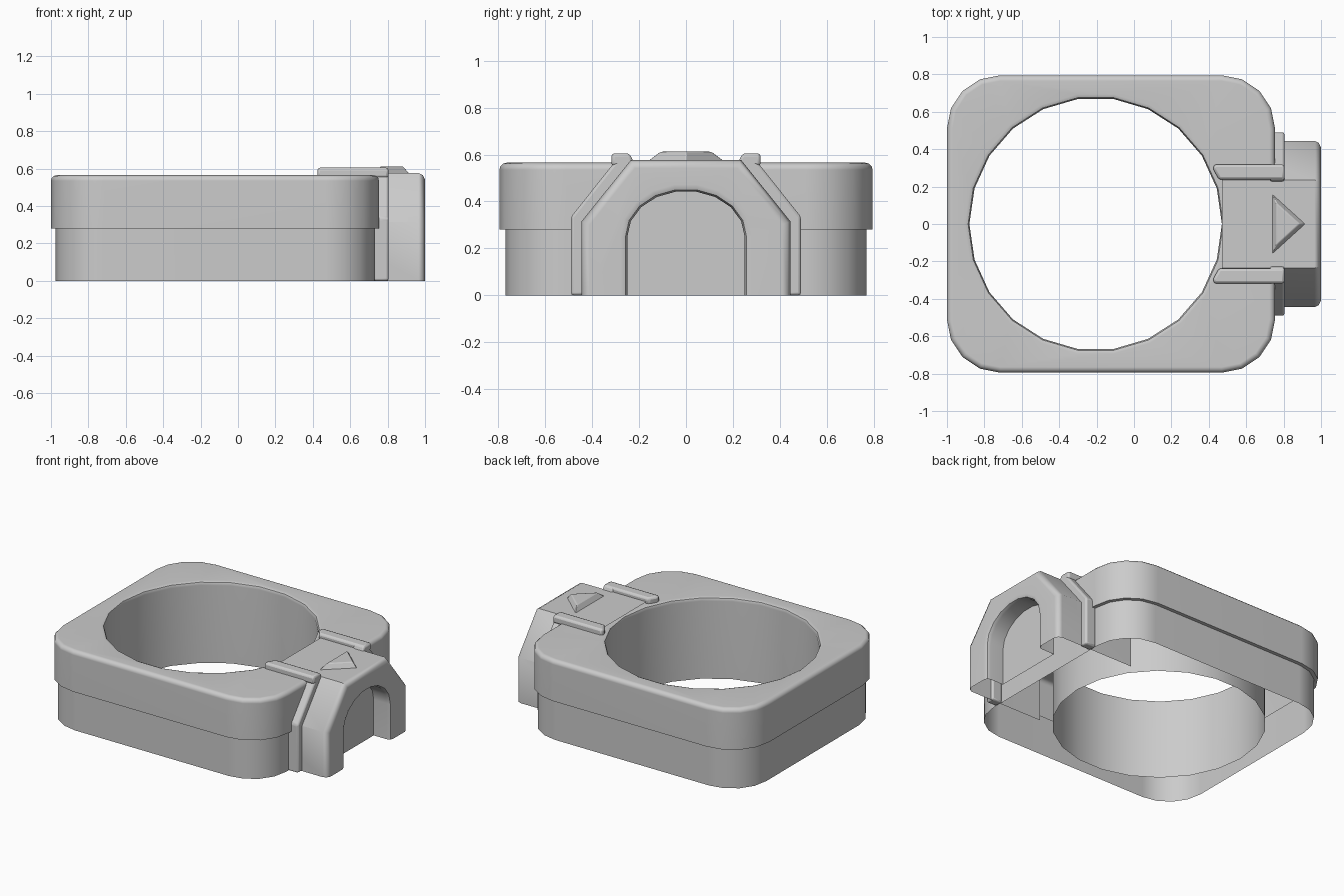
import bpy
import bmesh
from math import sin, cos, pi, radians

if "Cube" in bpy.data.objects:
    bpy.data.objects.remove(bpy.data.objects["Cube"], do_unlink=True)

grey = bpy.data.materials.new("light_grey")
grey.use_nodes = True
grey.diffuse_color = (0.6, 0.6, 0.6, 1)
grey.node_tree.nodes["Principled BSDF"].inputs["Base Color"].default_value = (0.6, 0.6, 0.6, 1)


def finish(name, bm, bevel=0, mirror=False):
    bmesh.ops.recalc_face_normals(bm, faces=bm.faces)
    mesh = bpy.data.meshes.new(name)
    bm.to_mesh(mesh)
    bm.free()
    mesh.materials.append(grey)
    ob = bpy.data.objects.new(name, mesh)
    bpy.context.collection.objects.link(ob)
    bpy.ops.object.select_all(action="DESELECT")
    ob.select_set(True)
    bpy.context.view_layer.objects.active = ob
    bpy.ops.object.shade_smooth_by_angle(angle=radians(35))
    if bevel:
        mod = ob.modifiers.new("Bevel", "BEVEL")
        mod.width, mod.segments, mod.limit_method = bevel, 2, "ANGLE"
    if mirror:
        mod = ob.modifiers.new("Mirror", "MIRROR")
        mod.use_axis = (False, True, False)
    ob.modifiers.new("Normals", "WEIGHTED_NORMAL").keep_sharp = True
    return ob


def loft(bm, rows, closed):
    """Skin consecutive rows of points and return the vertices of each row."""
    rings = [[bm.verts.new(p) for p in row] for row in rows]
    for a, b in zip(rings, rings[1:]):
        n = len(a)
        for i in range(n if closed else n - 1):
            j = (i + 1) % n
            bm.faces.new((a[i], a[j], b[j], b[i]))
    return rings


def prism(points, place, lo, hi, top_points=None):
    """Closed solid between two copies of a flat outline."""
    bm = bmesh.new()
    a, b = loft(bm, [[place(p, lo) for p in points],
                     [place(p, hi) for p in top_points or points]], True)
    bm.faces.new(a)
    bm.faces.new(b)
    return bm


def along_x(p, x):
    return (x, p[0], p[1])


def along_z(p, z):
    return (p[0], p[1], z)


# Body: stepped, open-bottomed shell with a round through hole
def outline(inset, z):
    hx, hy, r, cx = 0.877 - inset, 0.795 - inset, 0.285 - inset, -0.123
    pts = []
    for k, (sx, sy) in enumerate([(1, 1), (-1, 1), (-1, -1), (1, -1)]):
        for s in range(5):
            t = (k + s / 4) * pi / 2
            pts.append((cx + sx * (hx - r) + r * cos(t), sy * (hy - r) + r * sin(t), z))
    return pts


def circle(r, z, n=22):
    return [(-0.205 + r * cos(2 * pi * i / n), r * sin(2 * pi * i / n), z) for i in range(n)]


bm = bmesh.new()
round_over = [(0.03 * (1 - cos(t)), 0.535 + 0.03 * sin(t)) for t in (0, pi / 6, pi / 3, pi / 2)]
outer = loft(bm, [outline(0.025, 0), outline(0.025, 0.28), outline(0, 0.28)]
             + [outline(d, z) for d, z in round_over], True)
hole = loft(bm, [circle(0.675, 0), circle(0.675, 0.54), circle(0.682, 0.558),
                 circle(0.7, 0.565)], True)
rim = []
for ring in (outer[-1], hole[-1]):
    rim += [bm.edges.get((ring[i - 1], ring[i])) for i in range(len(ring))]
bmesh.ops.triangle_fill(bm, use_beauty=True, edges=rim)
finish("body", bm)


# Connector housing: chamfered hood with an arched recess in its end
def hood(inset, x):
    half = [(0.445 - inset, 0), (0.445 - inset, 0.315 - inset * 0.4), (0.235 - inset * 0.5, 0.577 - inset)]
    return [along_x(p, x) for p in half + [(-y, z) for y, z in reversed(half)]]


def arch(grow, x):
    r = 0.25 + grow
    pts = [(r, 0)]
    pts += [(r * cos(t), 0.25 + (0.195 + grow) * sin(t)) for t in (i * pi / 9 for i in range(10))]
    return [along_x(p, x) for p in pts + [(-r, 0)]]


bm = bmesh.new()
back = [(0.47 if abs(y) < 0.3 else 0.4, y, z) for _, y, z in hood(0, 0)]
shell = loft(bm, [back, hood(0, 0.965), hood(0.012, 0.988), hood(0.035, 1.0)], False)
recess = loft(bm, [arch(0.03, 1.0), arch(0.008, 0.992), arch(0, 0.97), arch(0, 0.87)], False)
bm.faces.new(shell[-1] + recess[0][::-1])
bm.faces.new(recess[-1])
finish("connector_housing", bm)

# Collar ribs hugging the housing, and the rails they run into on the top
collar = [(0.43, 0), (0.49, 0), (0.49, 0.335), (0.28, 0.598), (0.24, 0.605), (0.22, 0.56), (0.43, 0.3)]
finish("collar_rib", prism(collar, along_x, 0.725, 0.805), 0.012, True)
rail = [(0.455, 0.237), (0.805, 0.237), (0.805, 0.318), (0.425, 0.318), (0.425, 0.29)]
finish("top_rail", prism(rail, along_z, 0.55, 0.605), 0.014, True)

# Raised arrow on top of the housing
base = [(0.735, -0.168), (0.92, 0), (0.735, 0.168)]
crest = [(0.762, -0.112), (0.885, 0), (0.762, 0.112)]
finish("direction_arrow", prism(base, along_z, 0.57, 0.612, crest), 0.006)
